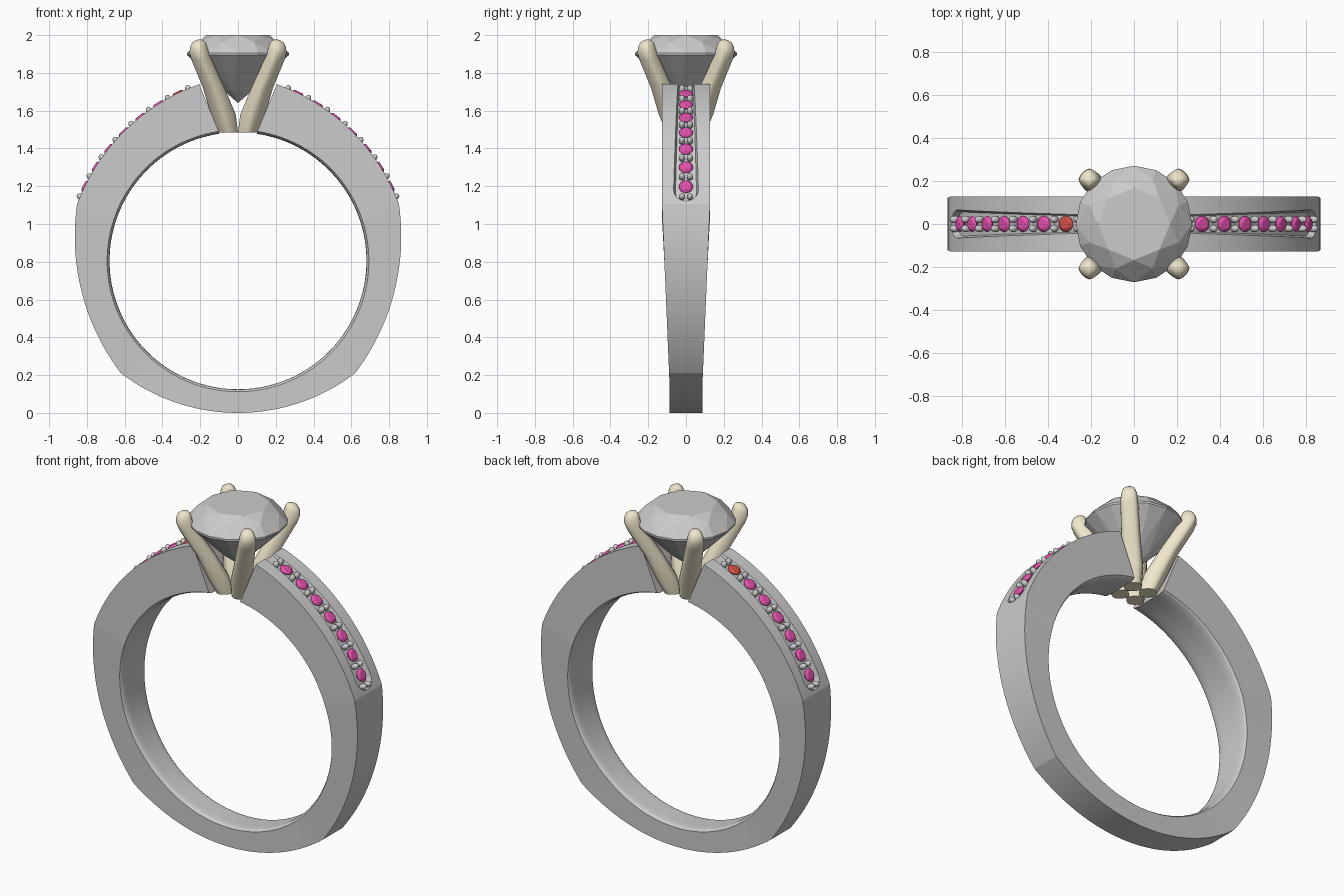
import bpy, bmesh, math
from mathutils import Vector, Matrix

if "Cube" in bpy.data.objects:
    bpy.data.objects.remove(bpy.data.objects["Cube"])

C = Vector((0, 0.805))          # centre of the finger hole (x, z)
R_IN = 0.68


def make(name, bm, smooth=None, color=None):
    bmesh.ops.recalc_face_normals(bm, faces=bm.faces)
    me = bpy.data.meshes.new(name)
    bm.to_mesh(me)
    bm.free()
    if smooth:
        me.shade_smooth()
        me.set_sharp_from_angle(angle=math.radians(smooth))
    if color:
        mat = bpy.data.materials.new(name + "_mat")
        mat.diffuse_color = (*color, 1)
        mat.use_nodes = True
        mat.node_tree.nodes["Principled BSDF"].inputs["Base Color"].default_value = mat.diffuse_color
        me.materials.append(mat)
    ob = bpy.data.objects.new(name, me)
    bpy.context.collection.objects.link(ob)
    return ob


def loft(bm, rings):
    vs = [[bm.verts.new(p) for p in r] for r in rings]
    n = len(vs[0])
    for a, b in zip(vs, vs[1:]):
        for i in range(n):
            bm.faces.new((a[i], a[(i + 1) % n], b[(i + 1) % n], b[i]))
    bm.faces.new(vs[0])
    bm.faces.new(vs[-1])


def arc(a, b, sag, t):
    """Point and outward normal on a circular arc bulging by sag, t in 0..1."""
    a, b = Vector(a), Vector(b)
    h = (b - a).length / 2
    r = (h * h + sag * sag) / (2 * sag)
    u = (b - a).normalized()
    n = Vector((-u.y, u.x))
    cen = (a + b) / 2 - n * (r - sag)
    ang = math.asin(h / r) * (2 * t - 1)
    nrm = n * math.cos(ang) + u * math.sin(ang)
    return cen + nrm * r, nrm


# outline corners (right half) with matching hole angles
SHOULDER = ((0.205, 1.74), (0.852, 1.105), 0.101)
SIDE = ((0.852, 1.105), (0.62, 0.21), 0.093)
L = 0.62
BOTTOM_R = (L * L + 0.21 ** 2) / (2 * 0.21)


def half_width(z):
    return 0.127 if z > 1.1 else 0.087 + 0.04 * max(0, z - 0.15) / 0.95


def section(o, ang, g, d):
    """Cross-section of the band: grooved outside, comfort-rounded inside."""
    w = half_width(o.y)
    di = Vector((math.cos(ang), math.sin(ang)))
    inward = (C + di * R_IN - o).normalized()
    low = o + inward * d
    pts = [(o.x, -w, o.y), (o.x, -g, o.y), (low.x, -g * 0.85, low.y),
           (low.x, g * 0.85, low.y), (o.x, g, o.y), (o.x, w, o.y)]
    for k in range(15):
        f = math.sin((0.5 - k / 14) * math.pi)
        q = C + di * (R_IN + 0.013 * abs(f) ** 8)
        pts.append((q.x, f * w, q.y))
    return pts


# band: shoulder with stone groove, side, bottom; then mirrored
half = []
ts = [i / 24 for i in range(22)] + [0.89, 0.91, 0.93, 0.95, 0.965, 0.975, 0.98, 1.0]
for t in ts:
    o, _ = arc(*SHOULDER, t)
    g = 0.042 + 0.026 * t
    if t > 0.91:
        g *= math.sqrt(max(0.0004, 1 - ((t - 0.91) / 0.07) ** 2))
    d = 0.012 + 0.02 * t if t < 0.98 else 0
    half.append(section(o, math.radians(81.5 - 62.1 * t), g, d))
for i in range(1, 25):
    o, _ = arc(*SIDE, i / 24)
    half.append(section(o, math.radians(19.4 - 63.2 * i / 24), 0.002, 0))
a0 = math.asin(L / BOTTOM_R)
for i in range(1, 17):
    a = a0 * (1 - i / 16)
    o = Vector((BOTTOM_R * math.sin(a), BOTTOM_R * (1 - math.cos(a))))
    half.append(section(o, math.radians(-43.8 - 46.2 * i / 16), 0.002, 0))
left = [[(-x, y, z) for x, y, z in r] for r in reversed(half[:-1])]
bm = bmesh.new()
loft(bm, half + left)
make("band", bm, smooth=11)


def brilliant(bm, mat):
    """Unit round-cut stone: girdle radius 1 at z 0."""
    pts = []
    for n, r, z, off in ((8, 0.62, 0.37, 0), (8, 0.83, 0.23, 0.5), (16, 1, 0.02, 0),
                         (16, 1, -0.02, 0), (8, 0.3, -0.72, 0.5)):
        for i in range(n):
            a = 2 * math.pi * (i + off) / n
            pts.append(Vector((r * math.cos(a), r * math.sin(a), z)))
    pts.append(Vector((0, 0, -0.96)))
    vs = [bm.verts.new(mat @ p) for p in pts]
    bmesh.ops.convex_hull(bm, input=vs)


# centre stone
bm = bmesh.new()
brilliant(bm, Matrix.Translation((0, 0, 1.9)) @ Matrix.Scale(0.27, 4))
make("centre_stone", bm)

# four prongs: rounded diamond sections, height / offset / half size
PRONG = [(1.485, 0.052, 0.052), (1.58, 0.078, 0.066), (1.72, 0.128, 0.057),
         (1.87, 0.193, 0.054), (1.91, 0.206, 0.051), (1.94, 0.208, 0.045),
         (1.96, 0.206, 0.036), (1.972, 0.204, 0.022), (1.976, 0.203, 0.008)]


def soft(v):
    return math.copysign(abs(v) ** 1.3, v)


bm = bmesh.new()
for sx in (-1, 1):
    for sy in (-1, 1):
        rings = []
        for z, c, h in PRONG:
            rings.append([(sx * c + h * soft(math.cos(k * math.pi / 10)),
                           sy * c + h * soft(math.sin(k * math.pi / 10)), z)
                          for k in range(20)])
        loft(bm, rings)
make("prongs", bm, smooth=40, color=(0.87, 0.8, 0.6))


# side stones and beads along both shoulders
def frame(t, side, lift):
    p, n = arc(*SHOULDER, t)
    p = p + n * lift
    nz = Vector((side * n.x, 0, n.y))
    yy = Vector((0, 1, 0))
    xx = yy.cross(nz)
    m = Matrix((xx, yy, nz)).transposed().to_4x4()
    return Matrix.Translation((side * p.x, 0, p.y)) @ m


pink, red, beads = bmesh.new(), bmesh.new(), bmesh.new()
for side in (1, -1):
    for i in range(7):
        t = 0.131 + 0.1265 * i
        target = red if side < 0 and i == 0 else pink
        brilliant(target, frame(t, side, -0.005) @ Matrix.Scale(0.037, 4))
    for i in range(8):
        for y in (-0.021, 0.021):
            m = frame(0.068 + 0.1265 * i, side, -0.005)
            m = m @ Matrix.Translation((0, y, 0)) @ Matrix.Diagonal((0.017, 0.017, 0.024, 1))
            bmesh.ops.create_uvsphere(beads, u_segments=12, v_segments=8, radius=1, matrix=m)
make("pink_side_stones", pink, color=(0.78, 0.08, 0.42))
make("red_side_stone", red, color=(0.65, 0.08, 0.06))
make("setting_beads", beads, smooth=60)
